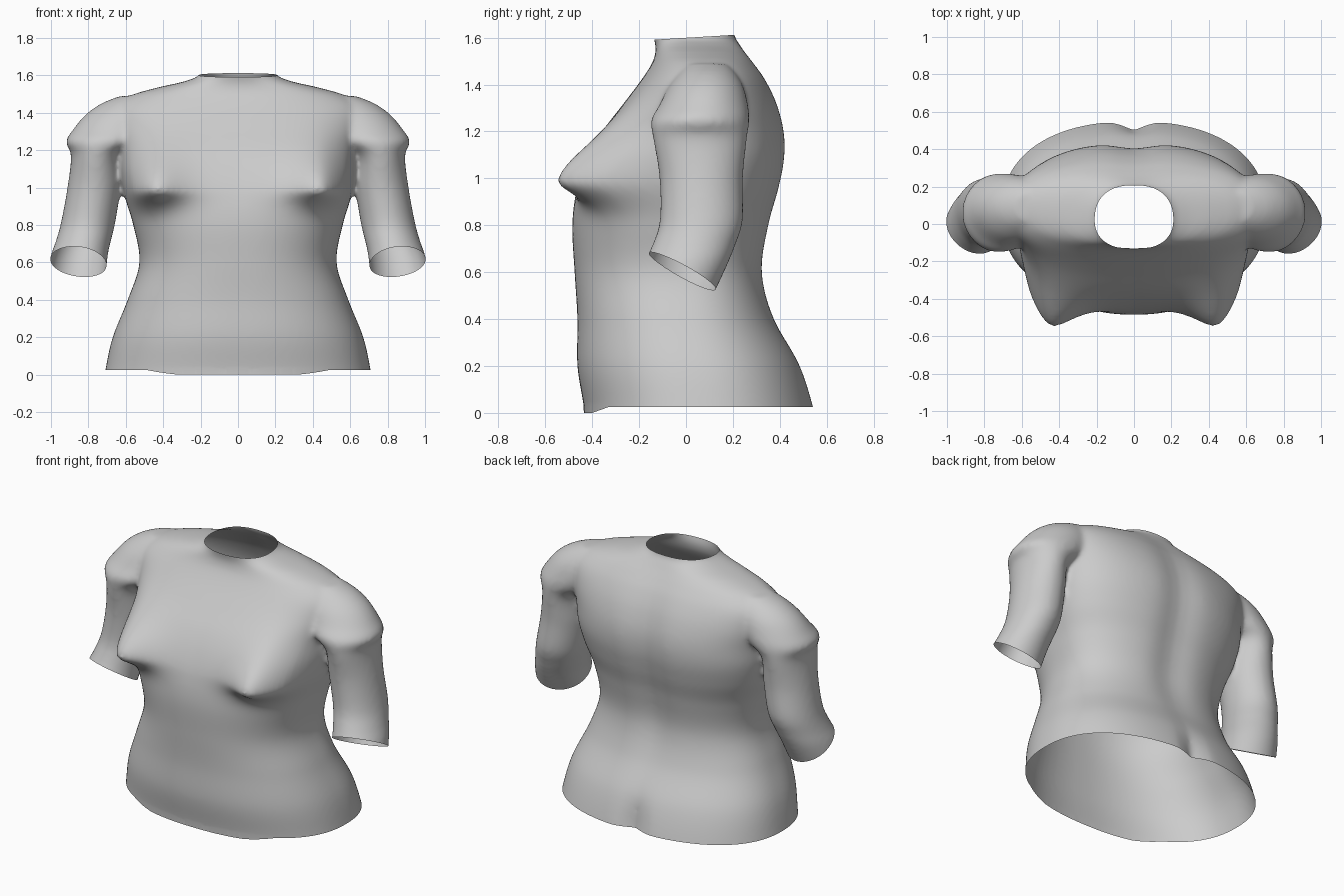
import bpy, bmesh, math
from mathutils import Vector

if "Cube" in bpy.data.objects:
    bpy.data.objects.remove(bpy.data.objects["Cube"])


def spline(keys, steps=8):
    """Catmull-Rom interpolation of rows of numbers."""
    out = []
    for i in range(len(keys) - 1):
        a, b, c, d = (keys[max(0, min(len(keys) - 1, i + k))] for k in (-1, 0, 1, 2))
        for s in range(steps):
            t = s / steps
            out.append([0.5 * (2 * q + (r - p) * t + (2 * p - 5 * q + 4 * r - u) * t * t
                               + (3 * q - p - 3 * r + u) * t ** 3)
                        for p, q, r, u in zip(a, b, c, d)])
    out.append(list(keys[-1]))
    return out


def loft(bm, rings):
    """Closed solid through a list of equal point rings."""
    rows = [[bm.verts.new(p) for p in ring] for ring in rings]
    n = len(rows[0])
    for lo, hi in zip(rows, rows[1:]):
        for i in range(n):
            bm.faces.new((lo[i], lo[(i + 1) % n], hi[(i + 1) % n], hi[i]))
    bm.faces.new(rows[0])
    bm.faces.new(rows[-1])


def bell(v, sigma, power=2):
    return math.exp(-abs(v / sigma) ** power)


def power_sign(v, e):
    return math.copysign(abs(v) ** e, v)


def torso_ring(z, w, yc, yf, yb, n=96):
    ring = []
    e = 2 / 2.3
    for i in range(n):
        a = 2 * math.pi * i / n
        x = w * power_sign(math.cos(a), e)
        s = power_sign(math.sin(a), e)
        if s >= 0:
            y = yc + (yb - yc) * s
            # spine groove and lower cleft
            y -= 0.03 * bell(x, 0.12) * bell(z - 0.95, 0.55, 4)
            y -= 0.05 * bell(x, 0.07) * bell(max(z, 0), 0.17)
        else:
            y = yc + (yc - yf) * s
            # chest forms
            dx, dz = abs(x) - 0.43, z - 0.985
            k = bell(dx, 0.15 if dx > 0 else 0.20, 1.8) * bell(dz, 0.19 if dz > 0 else 0.085, 1.7)
            y += (-0.55 - y) * k * min(1, -s * 2)
        ring.append((x, y, z))
    return ring


# z, half width, centre y, front y, back y
TORSO = [(-0.10, 0.73, 0.06, -0.43, 0.57), (0.02, 0.71, 0.06, -0.435, 0.55),
         (0.20, 0.67, 0.04, -0.463, 0.49), (0.40, 0.59, 0.0, -0.463, 0.383),
         (0.60, 0.527, 0.0, -0.475, 0.337), (0.80, 0.56, 0.0, -0.485, 0.365),
         (0.95, 0.605, 0.04, -0.465, 0.405), (1.08, 0.63, 0.07, -0.42, 0.43),
         (1.20, 0.64, 0.08, -0.355, 0.428), (1.32, 0.67, 0.08, -0.265, 0.395),
         (1.42, 0.67, 0.08, -0.19, 0.345), (1.49, 0.58, 0.08, -0.145, 0.295),
         (1.535, 0.43, 0.07, -0.13, 0.26), (1.57, 0.28, 0.05, -0.13, 0.235),
         (1.61, 0.20, 0.04, -0.14, 0.21), (1.70, 0.19, 0.04, -0.15, 0.20)]

# z, centre x, centre y, radius x, radius y
ARM = [(1.49, 0.54, 0.09, 0.09, 0.08), (1.45, 0.57, 0.09, 0.16, 0.12),
       (1.39, 0.61, 0.085, 0.205, 0.16), (1.31, 0.66, 0.075, 0.222, 0.19),
       (1.245, 0.71, 0.06, 0.21, 0.21), (1.17, 0.755, 0.06, 0.138, 0.20),
       (1.00, 0.77, 0.065, 0.142, 0.178), (0.82, 0.80, 0.065, 0.145, 0.177),
       (0.72, 0.825, 0.035, 0.147, 0.177), (0.64, 0.848, 0.0, 0.152, 0.18),
       (0.52, 0.868, -0.055, 0.16, 0.18), (0.40, 0.885, -0.11, 0.16, 0.18)]

# solid torso and both arms
bm = bmesh.new()
loft(bm, [torso_ring(*k) for k in spline(TORSO)])
for side in (-1, 1):
    loft(bm, [[(side * (x + rx * math.cos(2 * math.pi * i / 48)),
                y + ry * math.sin(2 * math.pi * i / 48), z) for i in range(48)]
              for z, x, y, rx, ry in spline(ARM)])
bmesh.ops.recalc_face_normals(bm, faces=bm.faces)
mesh = bpy.data.meshes.new("torso_shell")
bm.to_mesh(mesh)
bm.free()
torso = bpy.data.objects.new("torso_shell", mesh)
bpy.context.collection.objects.link(torso)
bpy.context.view_layer.objects.active = torso
torso.select_set(True)

# fuse into one skin and soften the joins
fuse = torso.modifiers.new("fuse", 'REMESH')
fuse.mode = 'VOXEL'
fuse.voxel_size = 0.014
soften = torso.modifiers.new("soften", 'SMOOTH')
soften.factor = 0.5
soften.iterations = 10
for name in ("fuse", "soften"):
    bpy.ops.object.modifier_apply(modifier=name)

# cut the openings
bm = bmesh.new()
bm.from_mesh(torso.data)


def cut(point, normal, inside):
    faces = [f for f in bm.faces if inside(f.calc_center_median())]
    edges = {e for f in faces for e in f.edges}
    verts = {v for f in faces for v in f.verts}
    bmesh.ops.bisect_plane(bm, geom=faces + list(edges) + list(verts), plane_co=point,
                           plane_no=Vector(normal), clear_outer=True)


for side in (-1, 1):
    cut((side * 0.855, -0.025, 0.61), (side * 0.2, -0.57, -1),
        lambda c: c.x * side > 0.63 and 0.36 < c.z < 0.9)
cut((0, 0.04, 1.602), (0, -0.06, 1), lambda c: c.z > 1.5)
cut((0, 0, 0.025), (0, 0, -1), lambda c: c.z < 0.2)

# hem dips slightly at the front
for v in bm.verts:
    if v.is_boundary and v.co.z < 0.03:
        v.co.z -= 0.025 * max(0, min(1, (-v.co.y - 0.33) / 0.07))
bm.to_mesh(torso.data)
bm.free()
bpy.ops.object.shade_smooth()
